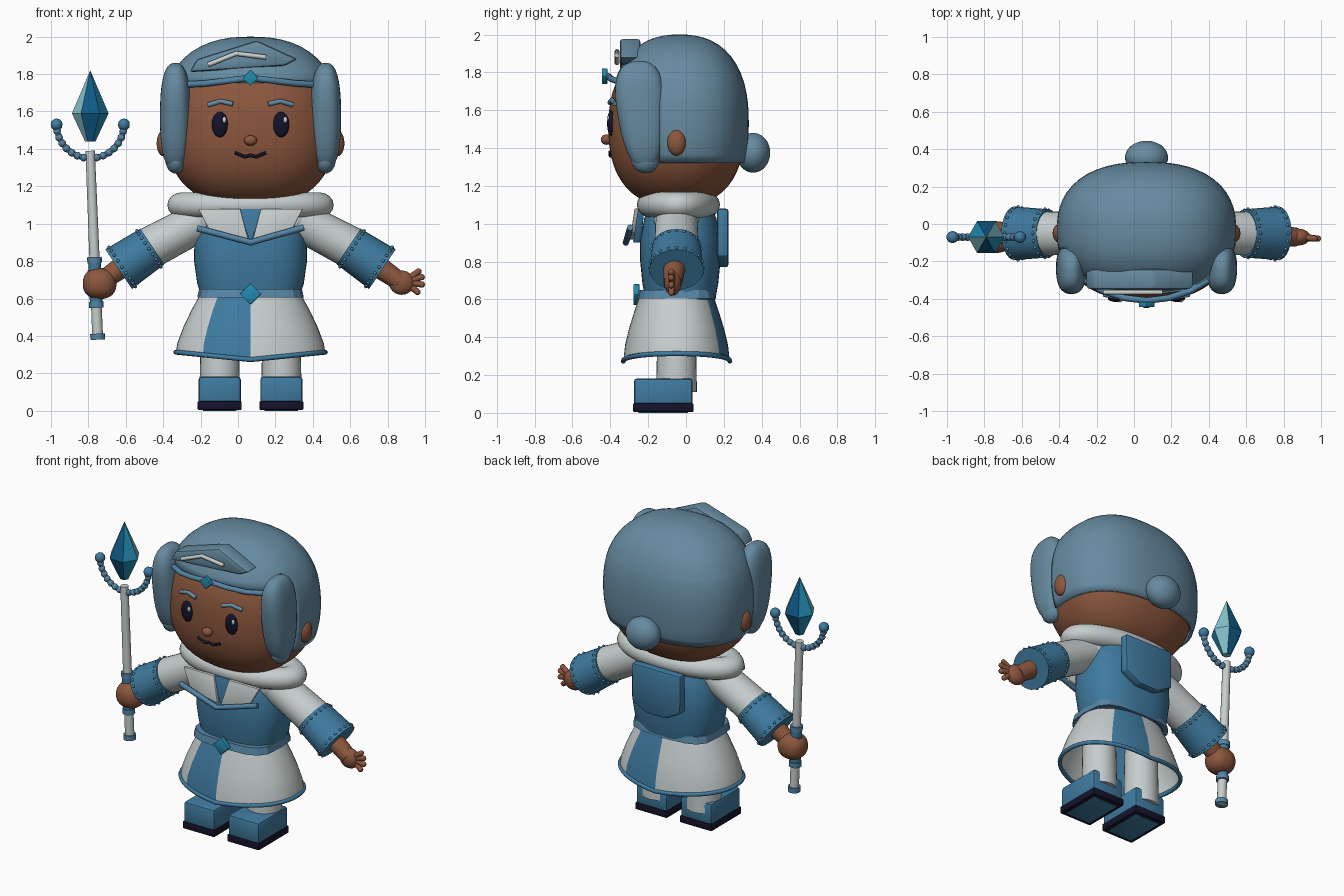
import bpy, bmesh, math
from mathutils import Vector, Matrix

cube = bpy.data.objects.get("Cube")
if cube:
    bpy.data.objects.remove(cube, do_unlink=True)

CX, YC = 0.067, -0.05   # body axis


def material(name, code):
    rgb = [int(code[i:i + 2], 16) / 255 for i in (0, 2, 4)]
    col = [c / 12.92 if c < 0.04 else ((c + 0.055) / 1.055) ** 2.4 for c in rgb] + [1]
    m = bpy.data.materials.new(name)
    m.use_nodes = True
    m.diffuse_color = col
    m.node_tree.nodes["Principled BSDF"].inputs["Base Color"].default_value = col
    return m


SKIN = material("brown skin", "8C573D")
HAIR = material("steel blue hair", "668BA1")
ROBE = material("robe blue", "3F7BA0")
WHITE = material("pale cloth", "C6CECD")
INK = material("dark ink", "14122A")
GEM = material("teal gem", "228BB0")
TRIM = material("trim blue", "5585A5")
DEEP = material("deep crystal", "105A88")
ICE = material("light crystal", "86C4CE")


def finish(name, bm, mats, angle=40):
    bmesh.ops.recalc_face_normals(bm, faces=bm.faces)
    me = bpy.data.meshes.new(name)
    bm.to_mesh(me)
    bm.free()
    for m in mats if isinstance(mats, (list, tuple)) else [mats]:
        me.materials.append(m)
    if angle:
        me.polygons.foreach_set("use_smooth", [True] * len(me.polygons))
        me.set_sharp_from_angle(angle=math.radians(angle))
    ob = bpy.data.objects.new(name, me)
    bpy.context.collection.objects.link(ob)
    return ob


def blob_mesh(c, r, p=2.0, tilt=0, taper=0, seg=40):
    # superellipsoid: p = 2 is round, larger is boxier
    bm = bmesh.new()
    bmesh.ops.create_uvsphere(bm, u_segments=seg, v_segments=seg // 2, radius=1)
    rot = Matrix.Rotation(tilt, 3, 'X')
    for v in bm.verts:
        k = sum(abs(a) ** p for a in v.co) ** (-1 / p)
        q = Vector(a * k * s for a, s in zip(v.co, r))
        q.y *= 1 + taper * q.z / r[2]
        v.co = rot @ q + Vector(c)
    return bm


def blob(name, c, r, mat, **kw):
    return finish(name, blob_mesh(c, r, **kw), mat)


def loft(name, rings, mats, p=2.0, n=48, cy=YC, rule=None, caps=True, angle=40, drop=0):
    # stacked superellipse rings of (z, rx, ry)
    bm, rows = bmesh.new(), []
    for i, (z, rx, ry) in enumerate(rings):
        row = []
        for j in range(n):
            a = 2 * math.pi * j / n
            x, y = [math.copysign(abs(t) ** (2 / p), t) for t in (math.cos(a), math.sin(a))]
            row.append(bm.verts.new((CX + rx * x, cy + ry * y, z + (drop * abs(x) if i == 0 else 0))))
        rows.append(row)
    for lo, hi in zip(rows, rows[1:]):
        for j in range(n):
            f = bm.faces.new((lo[j], lo[(j + 1) % n], hi[(j + 1) % n], hi[j]))
            f.material_index = rule(j / n) if rule else 0
    if caps:
        bm.faces.new(rows[0][::-1])
        bm.faces.new(rows[-1])
    return finish(name, bm, mats, angle)


def limb(name, a, b, r1, r2, mat, n=28, wide=1.0):
    a, b = Vector(a), Vector(b)
    bm = bmesh.new()
    bmesh.ops.create_cone(bm, cap_ends=True, segments=n, radius1=r1, radius2=r2, depth=(b - a).length)
    bm.transform(Matrix.Translation((a + b) / 2) @ (b - a).to_track_quat('Z', 'Y').to_matrix().to_4x4())
    for v in bm.verts:
        v.co.y = a.y + (v.co.y - a.y) * wide
    return finish(name, bm, mat)


def tube(name, pts, r, mat, closed=False):
    cu = bpy.data.curves.new(name, 'CURVE')
    cu.dimensions, cu.bevel_depth, cu.bevel_resolution, cu.use_fill_caps = '3D', r, 2, True
    sp = cu.splines.new('POLY')
    sp.points.add(len(pts) - 1)
    for q, co in zip(sp.points, pts):
        q.co = (*co, 1)
    sp.use_cyclic_u = closed
    cu.materials.append(mat)
    ob = bpy.data.objects.new(name, cu)
    bpy.context.collection.objects.link(ob)
    bpy.ops.object.select_all(action='DESELECT')
    ob.select_set(True)
    bpy.context.view_layer.objects.active = ob
    bpy.ops.object.convert(target='MESH')


def prism(name, pts, y0, y1, mat, bevel=0.008, lean=0):
    # front outline in x, z extruded along y; lean moves the lower part forward
    bm = bmesh.new()
    top = max(z for x, z in pts)
    f = bm.faces.new([bm.verts.new((x, y0 - lean * (top - z), z)) for x, z in pts])
    ext = bmesh.ops.extrude_face_region(bm, geom=[f])["geom"]
    bmesh.ops.translate(bm, vec=(0, y1 - y0, 0), verts=[v for v in ext if isinstance(v, bmesh.types.BMVert)])
    bmesh.ops.bevel(bm, geom=bm.edges[:], offset=bevel, segments=2, affect='EDGES', profile=0.5)
    return finish(name, bm, mat, 30)


def box(name, c, half, mat, bevel):
    x, y, z = c
    a, b, h = half
    prism(name, [(x - a, z - h), (x + a, z - h), (x + a, z + h), (x - a, z + h)], y - b, y + b, mat, bevel)


def beads(name, places, r, mat):
    bm = bmesh.new()
    for c in places:
        bmesh.ops.create_icosphere(bm, subdivisions=2, radius=r, matrix=Matrix.Translation(c))
    finish(name, bm, mat)


def diamond(name, c, h, d, mat):
    x, y, z = c
    prism(name, [(x, z - h), (x + h, z), (x, z + h), (x - h, z)], y - d, y + d, mat, 0.004)


# Head and hair cap
HC, HR, HP = (CX, -0.05, 1.51), (0.455, 0.36, 0.42), 2.4
blob("head", HC, HR, SKIN, p=HP, seg=56)


def face_y(dx, z):
    rest = 1 - abs(dx / HR[0]) ** HP - abs((z - HC[2]) / HR[2]) ** HP
    return HC[1] - HR[1] * rest ** (1 / HP)


bm = blob_mesh((CX, -0.035, 1.53), (0.48, 0.367, 0.47), p=HP, seg=56)
for co, no in (((0, 0, 1.32), (0, 0, 1)), ((0, 0, 1.755), (0, 0, 1)), ((0, -0.14, 0), (0, 1, 0))):
    bmesh.ops.bisect_plane(bm, geom=bm.verts[:] + bm.edges[:] + bm.faces[:], plane_co=co, plane_no=no)
mids = [(f, f.calc_center_median()) for f in bm.faces]
bmesh.ops.delete(bm, geom=[f for f, m in mids if m.z < 1.32 or (m.y < -0.14 and m.z < 1.755)], context='FACES')
hair = finish("hair_cap", bm, HAIR)
shell = hair.modifiers.new("thickness", 'SOLIDIFY')
shell.thickness, shell.offset = 0.02, -1
blob("hair_bun", (CX, 0.355, 1.375), (0.115, 0.09, 0.105), HAIR)

# Swept fringe, hair clip and headband
prism("fringe", [(-0.26, 1.81), (0.25, 1.845), (0.32, 1.88), (0.10, 1.98), (-0.22, 1.88)], -0.35, -0.24, HAIR, 0.018)
tube("hair_clip", [(-0.16, -0.365, 1.85), (-0.01, -0.365, 1.91), (0.15, -0.365, 1.89)], 0.013, WHITE)
half = [(0.33, -0.30, 1.745), (0.24, -0.355, 1.75), (0.12, -0.395, 1.765)]
tube("headband", [(CX - x, y, z) for x, y, z in half] + [(CX, -0.41, 1.78)]
     + [(CX + x, y, z) for x, y, z in half[::-1]], 0.017, TRIM)
diamond("headband_gem", (CX, -0.43, 1.78), 0.043, 0.014, GEM)

# Nose and mouth
blob("nose", (CX, -0.42, 1.445), (0.035, 0.03, 0.028), SKIN, seg=20)
mouth = [(-0.083, 1.38), (-0.03, 1.358), (0, 1.366), (0.03, 1.358), (0.083, 1.38)]
tube("mouth", [(CX + x, face_y(x, z) - 0.003, z) for x, z in mouth], 0.009, INK)

# Torso, hood and collar
loft("torso", [(0.6, 0.26, 0.185), (0.68, 0.285, 0.2), (0.8, 0.302, 0.212), (0.92, 0.3, 0.212),
               (1.03, 0.27, 0.19), (1.1, 0.23, 0.16)], ROBE, p=2.5, cy=-0.03)
bm = blob_mesh((0, 0, 0), (1, 1, 1))
bm.clear()
bm = bmesh.new()
rows = []
for i in range(48):
    a = 2 * math.pi * i / 48
    rows.append([bm.verts.new((CX + (0.365 + 0.08 * math.cos(b)) * math.cos(a),
                               -0.04 + (0.145 + 0.075 * math.cos(b)) * math.sin(a),
                               1.1 + 0.068 * math.sin(b))) for b in (2 * math.pi * k / 16 for k in range(16))])
for i in range(48):
    for k in range(16):
        n, m = (i + 1) % 48, (k + 1) % 16
        bm.faces.new((rows[i][k], rows[n][k], rows[n][m], rows[i][m]))
finish("hood", bm, WHITE)
prism("collar_insert", [(CX - 0.07, 1.08), (CX + 0.07, 1.08), (CX, 0.9)], -0.262, -0.22, ROBE, 0.003, 0.1)
tube("collar_trim", [(CX - 0.285, -0.295, 0.975), (CX, -0.318, 0.9), (CX + 0.285, -0.295, 0.98)], 0.017, TRIM)
prism("back_panel", [(CX + x, z) for x, z in ((-0.18, 1.08), (0.18, 1.08), (0.18, 0.83), (0.07, 0.77),
                                               (-0.07, 0.77), (-0.18, 0.83))], 0.165, 0.225, ROBE, 0.015)

# Skirt with one front and one back panel, hem and belt
loft("skirt", [(0.27, 0.4, 0.282), (0.36, 0.392, 0.272), (0.45, 0.358, 0.25), (0.54, 0.315, 0.222),
               (0.62, 0.27, 0.195)], [WHITE, ROBE], p=2.2, caps=False, drop=0.04,
     rule=lambda t: int(0.625 < t < 0.75 or 0.125 < t < 0.25))
hem = []
for j in range(48):
    a = 2 * math.pi * j / 48
    x, y = [math.copysign(abs(t) ** (2 / 2.2), t) for t in (math.cos(a), math.sin(a))]
    hem.append((CX + 0.4 * x, YC + 0.282 * y, 0.273 + 0.04 * abs(x)))
tube("skirt_hem", hem, 0.013, ROBE, closed=True)
loft("belt", [(0.605, 0.285, 0.21), (0.65, 0.275, 0.2)], TRIM, p=3.5, n=16, angle=20)
diamond("belt_gem", (CX, -0.262, 0.625), 0.057, 0.016, GEM)

for s, side in ((1, "left"), (-1, "right")):
    def at(dx, y, z):
        return (CX + s * dx, y, z)

    # Side hair, ear and face details
    blob(side + "_side_hair", at(0.402, -0.235, 1.575), (0.082, 0.125, 0.285), HAIR, p=2.6, tilt=0.08, taper=0.2)
    blob(side + "_hair_tip", at(0.4, -0.215, 1.34), (0.055, 0.075, 0.072), HAIR, seg=24)
    blob(side + "_ear", at(0.465, -0.05, 1.43), (0.037, 0.05, 0.07), SKIN, seg=24)
    ey = face_y(0.163, 1.53)
    blob(side + "_eye", at(0.163, ey, 1.53), (0.044, 0.02, 0.068), INK, seg=28)
    blob(side + "_eye_glint", (CX + s * 0.163 + 0.022, ey - 0.014, 1.555), (0.011, 0.008, 0.017), WHITE, seg=12)
    brow = [(0.095, 1.64), (0.16, 1.655), (0.228, 1.635)]
    tube(side + "_brow", [at(x, face_y(x, z) - 0.006, z) for x, z in brow], 0.013, HAIR)
    flap = [(0.055, 1.08), (0.28, 1.08), (0.215, 0.955), (0.012, 0.915)]
    prism(side + "_collar_flap", [(CX + s * x, z) for x, z in flap], -0.272, -0.25, WHITE, 0.004, 0.15)

    # Sleeve, cuff with stitches, forearm
    blob(side + "_shoulder", at(0.23, YC, 1.03), (0.115, 0.12, 0.11), WHITE)
    limb(side + "_sleeve", at(0.22, YC, 1.04), at(0.54, YC, 0.87), 0.105, 0.112, WHITE, wide=1.05)
    a, b = Vector(at(0.525, YC, 0.878)), Vector(at(0.705, YC, 0.757))
    limb(side + "_cuff", a, b, 0.115, 0.128, ROBE, wide=1.12)
    up = (b - a).normalized().cross(Vector((0, 1, 0)))
    spots = []
    for t, r in ((0.1, 0.116), (0.9, 0.127)):
        for k in range(20):
            w = k * math.pi / 10
            spots.append(a.lerp(b, t) + up * r * math.cos(w) + Vector((0, r * 1.12 * math.sin(w), 0)))
    beads(side + "_cuff_stitches", spots, 0.009, TRIM)
    limb(side + "_forearm", at(0.67, -0.06, 0.78), at(0.8, -0.07, 0.69), 0.06, 0.05, SKIN)

    # Leg and boot
    limb(side + "_leg", at(0.165, YC, 0.11), at(0.165, YC, 0.5), 0.108, 0.1, WHITE)
    box(side + "_boot", at(0.165, -0.12, 0.11), (0.113, 0.155, 0.072), ROBE, 0.016)
    box(side + "_sole", at(0.165, -0.12, 0.028), (0.118, 0.16, 0.024), INK, 0.008)
    box(side + "_sole_pad", at(0.165, -0.12, 0.005), (0.09, 0.13, 0.005), ROBE, 0.001)

# Open hand and gripping fist
blob("left_palm", (0.875, -0.07, 0.685), (0.068, 0.045, 0.065), SKIN)
for i, (x, z) in enumerate(((0.965, 0.745), (0.982, 0.715), (0.983, 0.675), (0.96, 0.635))):
    limb(f"left_finger_{i + 1}", (0.89, -0.07, 0.69), (x, -0.078, z), 0.02, 0.016, SKIN, 12)
    blob(f"left_fingertip_{i + 1}", (x, -0.078, z), (0.017, 0.017, 0.017), SKIN, seg=12)
blob("right_fist", (-0.74, -0.07, 0.68), (0.09, 0.085, 0.083), SKIN, p=2.3)


# Staff
def shaft(z):
    return (-0.75 - 0.04 * (z - 0.38), -0.07, z)


limb("staff_shaft", shaft(0.38), shaft(1.39), 0.029, 0.025, WHITE, 16)
limb("staff_grip", shaft(0.56), shaft(0.8), 0.034, 0.034, ROBE, 16)
for i, z in enumerate((0.38, 0.55, 0.72, 0.79)):
    limb(f"staff_collar_{i + 1}", shaft(z), shaft(z + 0.032), 0.039, 0.039, TRIM, 16)
HEAD = Vector((-0.79, -0.07, 1.53))
arc = [HEAD + 0.18 * Vector((math.cos(t), 0, math.sin(t))) for t in (-math.pi * k / 16 for k in range(17))]
tube("staff_fork", arc, 0.015, TRIM)
beads("staff_fork_beads", arc[1:-1], 0.021, TRIM)
beads("staff_fork_tips", [arc[0], arc[-1]], 0.033, ROBE)

# Faceted crystal with three repeating tones
bm = bmesh.new()
rings = [[bm.verts.new((HEAD.x + r * math.cos(k * math.pi / 3), HEAD.y + r * math.sin(k * math.pi / 3), z))
          for k in range(6)] for z, r in ((1.44, 0.028), (1.59, 0.098))]
tip = bm.verts.new((HEAD.x, HEAD.y, 1.82))
bm.faces.new(rings[0])
for k in range(6):
    n = (k + 1) % 6
    for f in (bm.faces.new((rings[0][k], rings[0][n], rings[1][n], rings[1][k])),
              bm.faces.new((rings[1][k], rings[1][n], tip))):
        f.material_index = k % 3
finish("staff_crystal", bm, [ICE, DEEP, GEM], 0)
